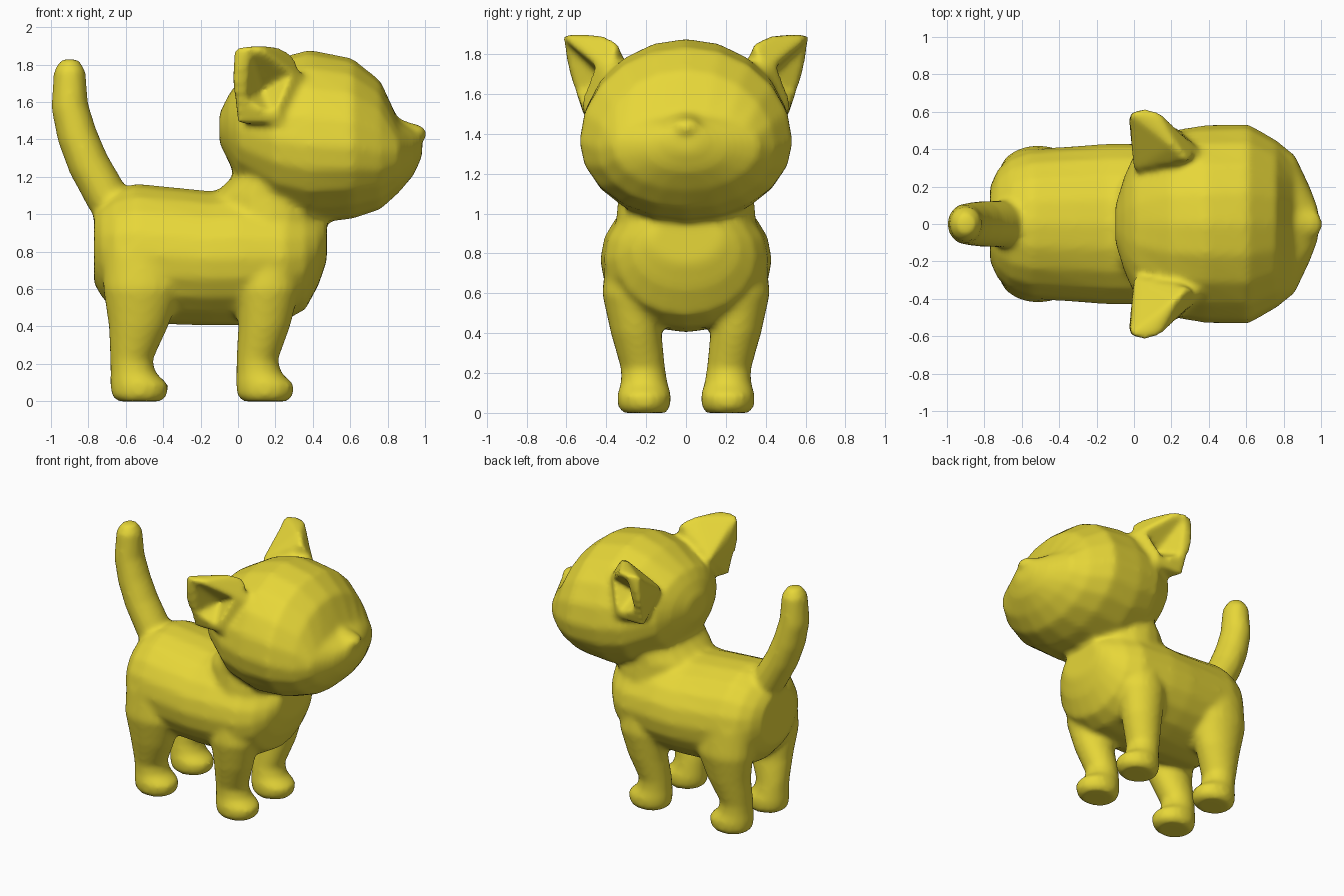
import bpy, bmesh, math
from mathutils import Vector

if "Cube" in bpy.data.objects:
    bpy.data.objects.remove(bpy.data.objects["Cube"])

SIDES = 20
X, Y, Z = Vector((1, 0, 0)), Vector((0, 1, 0)), Vector((0, 0, 1))


def ring(c, u, v, ru, rv, rv_low=None):
    """Oval ring; rv_low gives a different radius on the lower half."""
    pts = []
    for i in range(SIDES):
        a = 2 * math.pi * i / SIDES
        r = rv_low if rv_low is not None and math.sin(a) < 0 else rv
        pts.append(Vector(c) + u * ru * math.cos(a) + v * r * math.sin(a))
    return pts


def loft(bm, rings):
    loops = [[bm.verts.new(p) for p in r] for r in rings]
    faces = [bm.faces.new(loops[0][::-1]), bm.faces.new(loops[-1])]
    for a, b in zip(loops, loops[1:]):
        for i in range(SIDES):
            j = (i + 1) % SIDES
            faces.append(bm.faces.new((a[i], a[j], b[j], b[i])))
    bmesh.ops.recalc_face_normals(bm, faces=faces)


def hull(bm, points):
    verts = [bm.verts.new(p) for p in points]
    out = bmesh.ops.convex_hull(bm, input=verts)
    faces = [f for f in out["geom"] if isinstance(f, bmesh.types.BMFace)]
    bmesh.ops.recalc_face_normals(bm, faces=faces)


def to_object(bm, name):
    me = bpy.data.meshes.new(name)
    bm.to_mesh(me)
    bm.free()
    ob = bpy.data.objects.new(name, me)
    bpy.context.collection.objects.link(ob)
    return ob


bm = bmesh.new()

# Torso: x, centre z, half width, half height
torso = [(-.77, .82, .2, .19), (-.73, .81, .29, .25), (-.66, .80, .36, .32),
         (-.55, .79, .40, .375), (-.15, .765, .43, .36), (0, .77, .43, .365),
         (.25, .77, .41, .34), (.36, .78, .35, .29), (.43, .82, .27, .2),
         (.475, .87, .18, .12)]
loft(bm, [ring((x, 0, z), Y, Z, ry, rz) for x, z, ry, rz in torso])

# Neck: z, centre x, half length, half width
neck = [(.75, .15, .27, .36), (1.0, .17, .31, .35), (1.1, .155, .29, .34),
        (1.2, .19, .22, .35), (1.35, .2, .24, .38)]
loft(bm, [ring((x, 0, z), X, Y, rx, ry) for z, x, rx, ry in neck])

# Head: x, widest z, height above, depth below, half width
head = [(-.10, 1.47, .07, .09, .10), (-.05, 1.46, .18, .18, .26), (0, 1.45, .26, .28, .37),
        (.2, 1.40, .43, .40, .50), (.38, 1.37, .51, .42, .53),
        (.61, 1.36, .475, .385, .535), (.76, 1.33, .385, .305, .45),
        (.86, 1.34, .16, .225, .37), (.94, 1.34, .12, .13, .20),
        (.985, 1.37, .08, .06, .08)]
loft(bm, [ring((x, 0, z), Y, Z, ry, up, low) for x, z, up, low, ry in head])

# Nose tip
loft(bm, [ring((x, 0, z), Y, Z, ry, rz) for x, z, ry, rz in
          [(.78, 1.48, .09, .06), (.92, 1.445, .08, .045),
           (.98, 1.435, .065, .04), (1.005, 1.43, .03, .02)]])

# Tail: x, z, radius
tail = [(-.64, .98, .10), (-.70, 1.09, .115), (-.80, 1.27, .112), (-.86, 1.42, .108),
        (-.90, 1.58, .10), (-.90, 1.77, .085), (-.90, 1.83, .045)]
rings = []
for i, (x, z, r) in enumerate(tail):
    p, q = tail[max(i - 1, 0)], tail[min(i + 1, len(tail) - 1)]
    t = Vector((q[0] - p[0], 0, q[1] - p[1])).normalized()
    rings.append(ring((x, 0, z), t.cross(Y), Y, r, r * 1.1))
loft(bm, rings)

# Legs: z, centre x, centre y, half length, half width
leg = [(0, .145, .21, .12, .11), (.03, .145, .21, .15, .132), (.09, .145, .21, .157, .137),
       (.15, .112, .21, .122, .118), (.22, .102, .215, .112, .112),
       (.4, .14, .25, .14, .128), (.6, .16, .27, .17, .152), (.8, .16, .26, .15, .14)]
for s in (1, -1):
    for shift, extra in ((0, 0), (-.672, .1)):
        loft(bm, [ring((x + shift, s * y, z), X, Y, rx + extra * max(0, z - .2), ry)
                  for z, x, y, rx, ry in leg])

# Ears, and the hollow scooped out of each
ear = [(-.02, .59, 1.89), (.06, .62, 1.90), (.13, .60, 1.895), (.21, .42, 1.90),
       (.29, .34, 1.86), (.37, .38, 1.70), (.24, .50, 1.48), (.0, .51, 1.48),
       (-.03, .59, 1.72), (.0, .28, 1.68), (.1, .25, 1.5)]
rim = [(.07, .585, 1.84), (.27, .45, 1.74), (.18, .52, 1.54), (.03, .57, 1.60)]
pit = Vector((.13, .39, 1.66))
cut = bmesh.new()
for s in (1, -1):
    hull(bm, [(x, s * y, z) for x, y, z in ear])
    scoop = [pit] + [pit + (Vector(p) - pit) * 2 for p in rim]
    hull(cut, [(p.x, s * p.y, p.z) for p in scoop])

# Fuse everything into one smooth skin
cat = to_object(bm, "cat")
hollow = to_object(cut, "ear_hollow")
hollow.hide_render = True


def fuse():
    m = cat.modifiers.new("fuse", "REMESH")
    m.mode = "VOXEL"
    m.voxel_size = .017


fuse()
m = cat.modifiers.new("scoop", "BOOLEAN")
m.operation, m.object, m.solver = "DIFFERENCE", hollow, "EXACT"
fuse()
m = cat.modifiers.new("soften", "SMOOTH")
m.factor, m.iterations = .5, 8

deps = bpy.context.evaluated_depsgraph_get()
mesh = bpy.data.meshes.new_from_object(cat.evaluated_get(deps))
cat.modifiers.clear()
cat.data = mesh
bpy.data.objects.remove(hollow)
for p in mesh.polygons:
    p.use_smooth = True

# Yellow coat
mat = bpy.data.materials.new("yellow")
mat.diffuse_color = (.8, .68, .04, 1)
mat.use_nodes = True
mat.node_tree.nodes["Principled BSDF"].inputs["Base Color"].default_value = mat.diffuse_color
mesh.materials.clear()
mesh.materials.append(mat)
